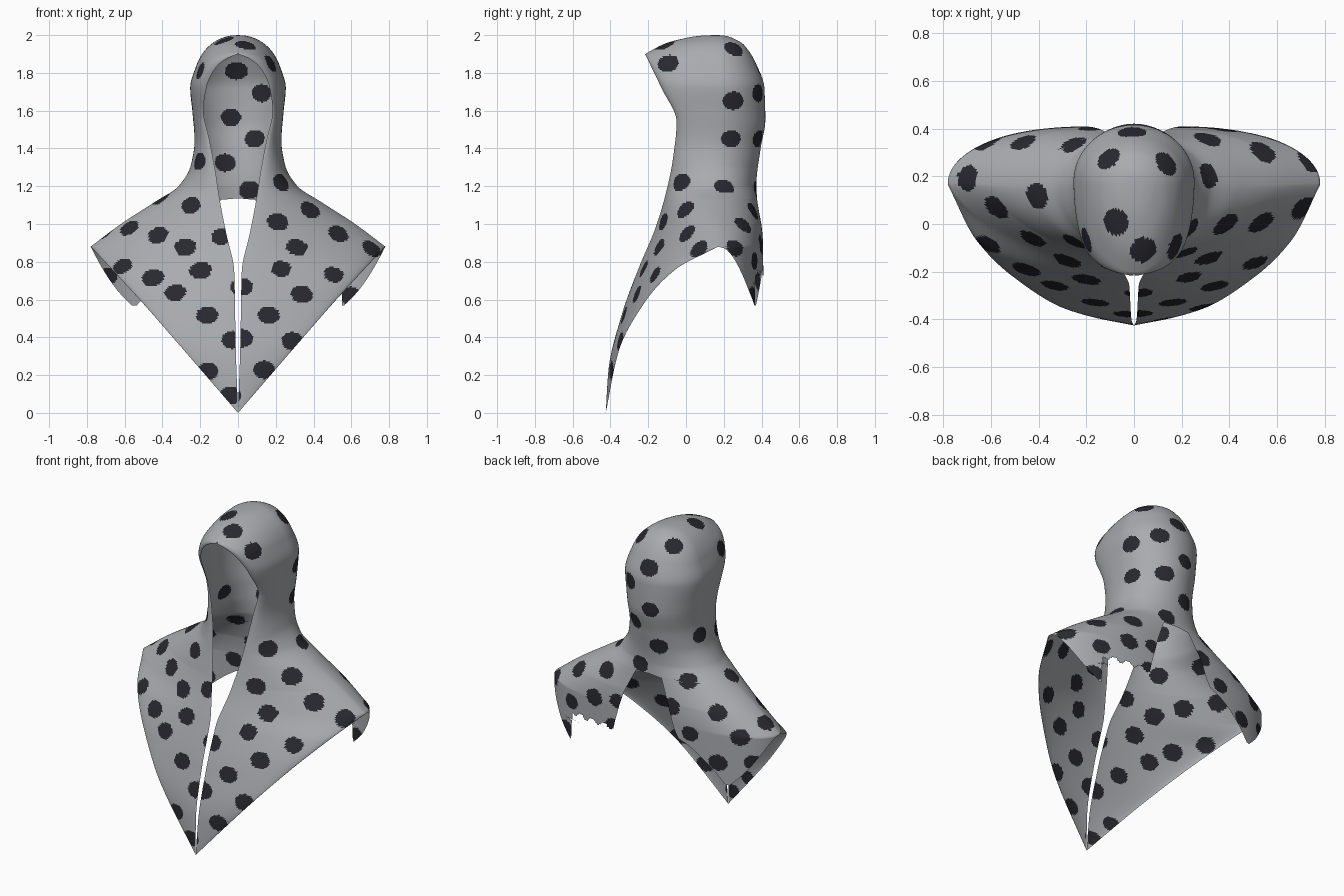
import bpy, bmesh, math, random
from mathutils import Vector, kdtree

if "Cube" in bpy.data.objects:
    bpy.data.objects.remove(bpy.data.objects["Cube"])

random.seed(4)


def curve(points):
    """Monotone smooth interpolation through (z, value) points."""
    p = sorted(points)
    n = len(p)
    sec = [(p[i + 1][1] - p[i][1]) / (p[i + 1][0] - p[i][0]) for i in range(n - 1)]
    m = [sec[0]] + [0 if a * b <= 0 else 2 * a * b / (a + b)
                    for a, b in zip(sec, sec[1:])] + [sec[-1]]

    def f(z):
        z = min(max(z, p[0][0]), p[-1][0])
        i = 0
        while i < n - 2 and z > p[i + 1][0]:
            i += 1
        h = p[i + 1][0] - p[i][0]
        t = (z - p[i][0]) / h
        return ((2 * t**3 - 3 * t**2 + 1) * p[i][1] + (t**3 - 2 * t**2 + t) * h * m[i]
                + (3 * t**2 - 2 * t**3) * p[i + 1][1] + (t**3 - t**2) * h * m[i + 1])
    return f


TIP = 0.88   # height of the shoulder points
ARCH = 1.13  # top of the opening at the back
BRIM = 1.9   # height of the hood's front point

# silhouette half width and the depth of the widest line, above the shoulder points
width = curve([(2, 0), (1.997, .04), (1.985, .085), (1.95, .145), (1.9, .19), (1.84, .22),
               (1.72, .253), (1.6, .242), (1.44, .23), (1.31, .25), (1.2, .315),
               (1.12, .435), (1.0, .62), (TIP, .78)])
mid_y = curve([(2, .16), (1.7, .18), (1.3, .15), (TIP, .17)])
# front hem below the shoulder points
hem_x = curve([(0, 0), (.33, .285), (.59, .512), (.76, .668), (TIP, .78)])
hem_y = curve([(0, -.425), (.33, -.355), (.59, -.215), (.76, -.055), (TIP, .17)])
# front opening edge, and the crown line above the brim
edge_x = curve([(1.9, 0), (1.88, .05), (1.85, .095), (1.8, .135), (1.73, .165), (1.6, .183),
                (1.44, .15), (1.28, .12), (1.12, .095), (.94, .06), (.75, .02), (.35, .012), (0, 0)])
crown_y = curve([(2, .15), (1.997, .08), (1.985, 0), (1.955, -.11), (BRIM, -.217)])
edge_y = curve([(BRIM, -.217), (1.72, -.13), (1.54, -.05), (1.34, -.07), (1.15, -.11), (.97, -.165),
                (.78, -.245), (.52, -.34), (.23, -.41), (0, -.425)])
# centre line of the back
back_y = curve([(2, .17), (1.997, .205), (1.985, .245), (1.95, .305), (1.85, .37), (1.72, .415),
                (1.55, .42), (1.4, .395), (1.2, .372), (1.1, .38), (.9, .4), (.5, .405)])
# inner and outer limits of the back flaps (right one torn, left one sloping)
arch_right = curve([(1.13, .09), (.97, .16), (.8, .21), (.7, .24), (.69, .545), (.56, .552)])
arch_left = curve([(1.13, .09), (.97, .16), (.8, .23), (.77, .3), (.66, .45), (.56, .545)])
flap_x = curve([(TIP, .78), (.76, .715), (.65, .64), (.56, .553)])


def front_point(z, u, side):
    above = z >= TIP
    w = width(z) if above else hem_x(z)
    my = mid_y(z) if above else hem_y(z)
    xe = edge_x(z) if z < BRIM else 0
    ye = edge_y(z) if z < BRIM else crown_y(z)
    a = 1 + .38 * min(1, max(0, (1.3 - z) / .3))
    t = u * math.pi / 2
    s, c = math.sin(t), max(0, math.cos(t))
    return xe + (w - xe) * s**a, my + (ye - my) * c**a, z


def back_point(z, u, side):
    w, my = width(z), mid_y(z)
    arch = arch_right if side > 0 else arch_left
    lo = math.asin(min(1, arch(z) / w)) if z < ARCH else 0
    hi = math.asin(min(1, flap_x(z) / .78)) if z < TIP else math.pi / 2
    t = lo + (max(hi, lo) - lo) * u
    bulge = .03 * min(1, max(0, (1.2 - z) / .2)) * math.sin(2 * t)
    return w * math.sin(t), my + (back_y(z) - my) * max(0, math.cos(t)) + bulge, z


def add_patch(bm, point, zs, cols, side):
    rows = [[bm.verts.new((side * x, y, z)) for x, y, z in
             (point(z, i / cols, side) for i in range(cols + 1))] for z in zs]
    for a, b in zip(rows, rows[1:]):
        for i in range(cols):
            bm.faces.new((a[i], a[i + 1], b[i + 1], b[i]))


# hooded cape: a front and a back sheet for each side, joined along the seams
bm = bmesh.new()
levels = [2 - .12 * (i / 24)**2 for i in range(24)] + [1.88 - .008 * i for i in range(236)]
for side in (1, -1):
    add_patch(bm, front_point, levels, 64, side)
    add_patch(bm, back_point, [z for z in levels if z >= .565], 64, side)
bmesh.ops.remove_doubles(bm, verts=bm.verts, dist=.0003)

# ragged lower hem of the right back flap
torn = []
for f in bm.faces:
    c = f.calc_center_median()
    if c.y > .2 and 0 < c.x < .54 and c.z < .742 + .014 * math.sin(70 * c.x):
        torn.append(f)
bmesh.ops.delete(bm, geom=torn, context='FACES')
bmesh.ops.recalc_face_normals(bm, faces=bm.faces)

# spots: (x, z) as seen on the front and on the back, then an even filling of the back
front_spots = [(-.41, 1.14), (-.21, 1.33), (-.58, .98), (-.25, 1.1), (-.43, .94), (-.61, .78),
               (-.28, .88), (-.09, .93), (-.45, .72), (-.2, .76), (-.33, .64), (-.16, .52),
               (-.03, .39), (-.16, .22), (-.04, .09), (.23, 1.22), (.38, 1.08), (.21, 1.01),
               (.53, .95), (.31, .88), (.51, .73), (.23, .76), (.02, .67), (.34, .63),
               (.16, .52), (.29, .38), (.14, .23), (.71, .87), (-.08, 1.98),
               (.04, 1.955), (.18, 1.85), (-.205, 1.81), (.02, .4)]
back_spots = [(-.01, 1.81), (.13, 1.69), (-.04, 1.56), (.09, 1.45), (-.07, 1.32), (.06, 1.18),
              (-.11, 1.94), (.14, 1.93), (.24, 1.65), (.22, 1.45), (-.25, 1.14), (-.46, 1.0),
              (-.62, .88), (-.49, .7), (-.31, .84), (.55, .8), (.37, .89), (.31, 1.07), (.54, 1.0)]
bm.faces.ensure_lookup_table()
centres = [f.calc_center_median() for f in bm.faces]
spots = []
for group, sign in ((front_spots, 1), (back_spots, -1)):
    for x, z in group:
        spots.append(min(centres, key=lambda c: (c.x - x)**2 + (c.z - z)**2 + sign * .002 * c.y))
for c in random.sample(centres, 5000):
    if c.y > .16 and c.z < 1.4 and all((c - s).length > .17 for s in spots):
        spots.append(c)

tree = kdtree.KDTree(len(centres))
for i, c in enumerate(centres):
    tree.insert(c, i)
tree.balance()
for s in spots:
    r = random.uniform(.054, .061)
    for co, i, d in tree.find_range(s, .08):
        v = co - s
        if Vector((v.x, v.y, v.z * 1.2)).length < r:
            bm.faces[i].material_index = 1

for f in bm.faces:
    f.smooth = True
mesh = bpy.data.meshes.new("hooded_cape")
bm.to_mesh(mesh)
bm.free()
for name, colour in (("grey_cloth", (.395, .41, .43, 1)), ("dark_spots", (.021, .021, .029, 1))):
    mat = bpy.data.materials.new(name)
    mat.diffuse_color = colour
    mat.use_nodes = True
    mat.node_tree.nodes["Principled BSDF"].inputs["Base Color"].default_value = mat.diffuse_color
    mesh.materials.append(mat)
cape = bpy.data.objects.new("hooded_cape", mesh)
bpy.context.collection.objects.link(cape)
